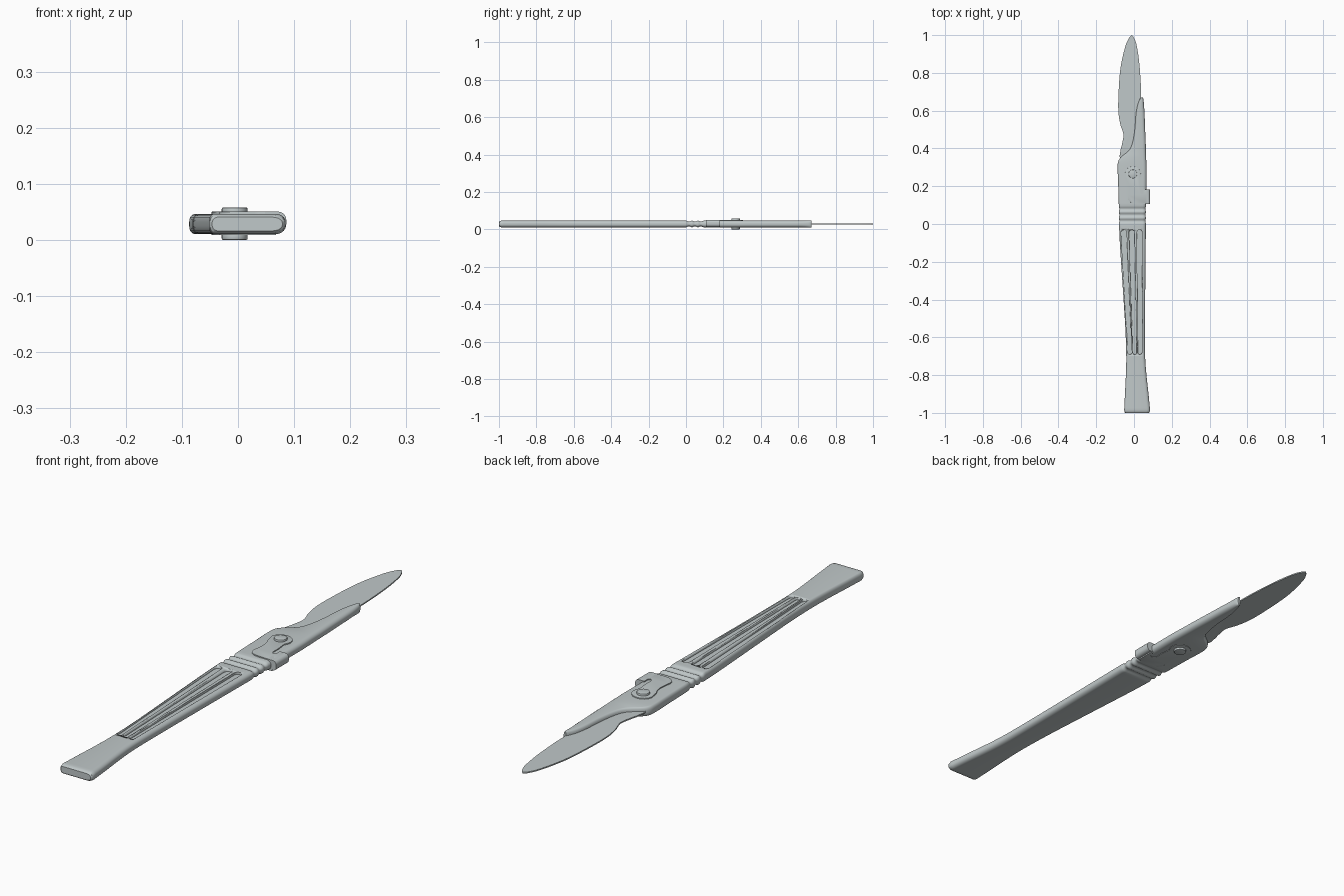
import bpy, bmesh, math
from mathutils import Vector

if "Cube" in bpy.data.objects:
    bpy.data.objects.remove(bpy.data.objects["Cube"])

steel = bpy.data.materials.new("brushed_steel_grey")
steel.diffuse_color = (0.53, 0.58, 0.585, 1)
steel.use_nodes = True
steel.node_tree.nodes["Principled BSDF"].inputs["Base Color"].default_value = steel.diffuse_color


def finish(name, bm, angle=35):
    bmesh.ops.recalc_face_normals(bm, faces=bm.faces[:])
    me = bpy.data.meshes.new(name)
    bm.to_mesh(me)
    bm.free()
    me.materials.append(steel)
    ob = bpy.data.objects.new(name, me)
    bpy.context.collection.objects.link(ob)
    bpy.ops.object.select_all(action='DESELECT')
    ob.select_set(True)
    bpy.context.view_layer.objects.active = ob
    bpy.ops.object.shade_smooth_by_angle(angle=math.radians(angle))
    return ob


def prism(name, pts, z0, z1, bevel=0.0):
    bm = bmesh.new()
    lo = [bm.verts.new((x, y, z0)) for x, y in pts]
    hi = [bm.verts.new((x, y, z1)) for x, y in pts]
    n = len(pts)
    bm.faces.new(lo)
    bm.faces.new(hi)
    for i in range(n):
        j = (i + 1) % n
        bm.faces.new((lo[i], lo[j], hi[j], hi[i]))
    if bevel:
        rim = [e for e in bm.edges if abs(e.verts[0].co.z - e.verts[1].co.z) < 1e-6]
        bmesh.ops.bevel(bm, geom=rim, offset=bevel, segments=2, profile=0.5, affect='EDGES')
    return finish(name, bm)


def spline(pts, steps=5):
    """Catmull-Rom through open points of any dimension."""
    out = []
    p = [pts[0]] + list(pts) + [pts[-1]]
    for i in range(1, len(p) - 2):
        for k in range(steps):
            t = k / steps
            out.append(tuple(0.5 * (2*b + (c-a)*t + (2*a-5*b+4*c-d)*t*t + (3*b-a-3*c+d)*t**3)
                             for a, b, c, d in zip(p[i-1], p[i], p[i+1], p[i+2])))
    out.append(tuple(pts[-1]))
    return out


# Handle and blade holder: one loft along y, rows are (y, left x, right x)
MID, H = 0.0285, 0.0180
lower = spline([(-0.985, -0.052, 0.085), (-0.90, -0.048, 0.077), (-0.80, -0.043, 0.066),
                (-0.70, -0.041, 0.059), (-0.55, -0.046, 0.058), (-0.30, -0.062, 0.060),
                (-0.10, -0.075, 0.062), (-0.01, -0.079, 0.063)])
neck = [(0.005 * i, -0.080, 0.063) for i in range(0, 20)]
upper = spline([(0.11, -0.081, 0.064), (0.22, -0.084, 0.066), (0.30, -0.087, 0.066),
                (0.335, -0.082, 0.065), (0.36, -0.062, 0.064), (0.39, -0.026, 0.063),
                (0.43, -0.008, 0.062), (0.50, 0.004, 0.059), (0.58, 0.010, 0.056),
                (0.63, 0.019, 0.053), (0.66, 0.030, 0.050), (0.67, 0.036, 0.046)])
rows = [(-1.0, -0.046, 0.079), (-0.996, -0.050, 0.083)] + lower + neck + upper
bm = bmesh.new()
rings = []
for y, l, r in rows:
    h = H
    if y < -0.985:
        h = H * (0.68 if y < -0.998 else 0.88)
    if 0 <= y <= 0.095:                      # grip rings round the neck
        dip = 0.5 - 0.5 * math.cos(2 * math.pi * y / 0.0317)
        h -= 0.006 * dip
        l += 0.003 * dip
        r -= 0.003 * dip
    w = r - l
    rl, rr, rz = min(0.010, w * 0.3), min(0.018, w * 0.45), h * 0.8
    ring = []
    for cx, cz, rx, a0 in ((r - rr, h - rz, rr, 0), (l + rl, h - rz, rl, 90),
                           (l + rl, rz - h, rl, 180), (r - rr, rz - h, rr, 270)):
        for k in range(6):
            a = math.radians(a0 + 18 * k)
            ring.append(bm.verts.new((cx + rx * math.cos(a), y, MID + cz + rz * math.sin(a))))
    rings.append(ring)
for a, b in zip(rings, rings[1:]):
    for i in range(len(a)):
        j = (i + 1) % len(a)
        bm.faces.new((a[i], a[j], b[j], b[i]))
bm.faces.new(rings[0])
bm.faces.new(rings[-1])
handle = finish("handle", bm)

# Three long tapering grip slots cut in the top
for n, (xt, xb) in enumerate(((-0.054, -0.022), (-0.012, 0.004), (0.030, 0.031))):
    pts = []
    for cx, cy, rad, a0 in ((xt, -0.045, 0.0145, 0), (xb, -0.68, 0.0105, 180)):
        for k in range(9):
            a = math.radians(a0 + 22.5 * k)
            pts.append((cx + rad * math.cos(a), cy + rad * math.sin(a)))
    cutter = prism("slot_cutter", pts, MID + H - 0.009, MID + H + 0.02)
    cutter.hide_render = True
    mod = handle.modifiers.new("slot", 'BOOLEAN')
    mod.operation, mod.solver, mod.object = 'DIFFERENCE', 'EXACT', cutter
    bpy.context.view_layer.objects.active = handle
    bpy.ops.object.modifier_apply(modifier=mod.name)
    bpy.data.objects.remove(cutter)

# Blade
left = spline([(0.02, 0.30), (-0.068, 0.34), (-0.072, 0.385), (-0.063, 0.425), (-0.056, 0.475),
               (-0.073, 0.53), (-0.083, 0.60), (-0.081, 0.71), (-0.071, 0.83),
               (-0.046, 0.94), (-0.026, 0.985), (-0.012, 1.0)])
right = spline([(-0.004, 0.993), (0.012, 0.955), (0.026, 0.87), (0.035, 0.76), (0.038, 0.66),
                (0.040, 0.40)])
prism("blade", left + right, 0.027, 0.032, 0.0012)

# Lock plates on both sides of the holder
pivot = Vector((-0.006, 0.265))
plate = [(pivot.x + 0.042 * math.cos(math.radians(a)), pivot.y + 0.040 * math.sin(math.radians(a)))
         for a in range(-40, 191, 21)]
plate += spline([(-0.040, 0.235), (-0.028, 0.205), (-0.030, 0.165), (-0.033, 0.135),
                 (-0.022, 0.118), (0.0, 0.110), (0.040, 0.108)], 3)
plate += [(0.068, 0.108), (0.068, 0.182), (0.058, 0.182), (0.054, 0.160), (0.038, 0.155),
          (0.030, 0.165), (0.031, 0.200)]
prism("lock_plate_top", plate, 0.040, 0.0505, 0.001)
prism("lock_plate_bottom", plate, 0.0085, 0.016, 0.0008)

# Thumb tab wrapping over the right edge
bm = bmesh.new()
bmesh.ops.create_cube(bm, size=1)
for v in bm.verts:
    v.co = Vector((0.067 + 0.038 * v.co.x, 0.145 + 0.076 * v.co.y, 0.032 + 0.037 * v.co.z))
outer = [e for e in bm.edges if all(v.co.x > 0.07 for v in e.verts)
         and abs(e.verts[0].co.y - e.verts[1].co.y) > 0.01]
bmesh.ops.bevel(bm, geom=outer, offset=0.014, segments=5, profile=0.5, affect='EDGES')
finish("thumb_tab", bm)

# Pivot rivet heads
for name, z0, z1 in (("rivet_top", 0.045, 0.058), ("rivet_bottom", 0.0, 0.013)):
    prism(name, [(pivot.x + 0.023 * math.cos(math.tau * k / 32),
                  pivot.y + 0.023 * math.sin(math.tau * k / 32)) for k in range(32)],
          z0, z1, 0.0025)
